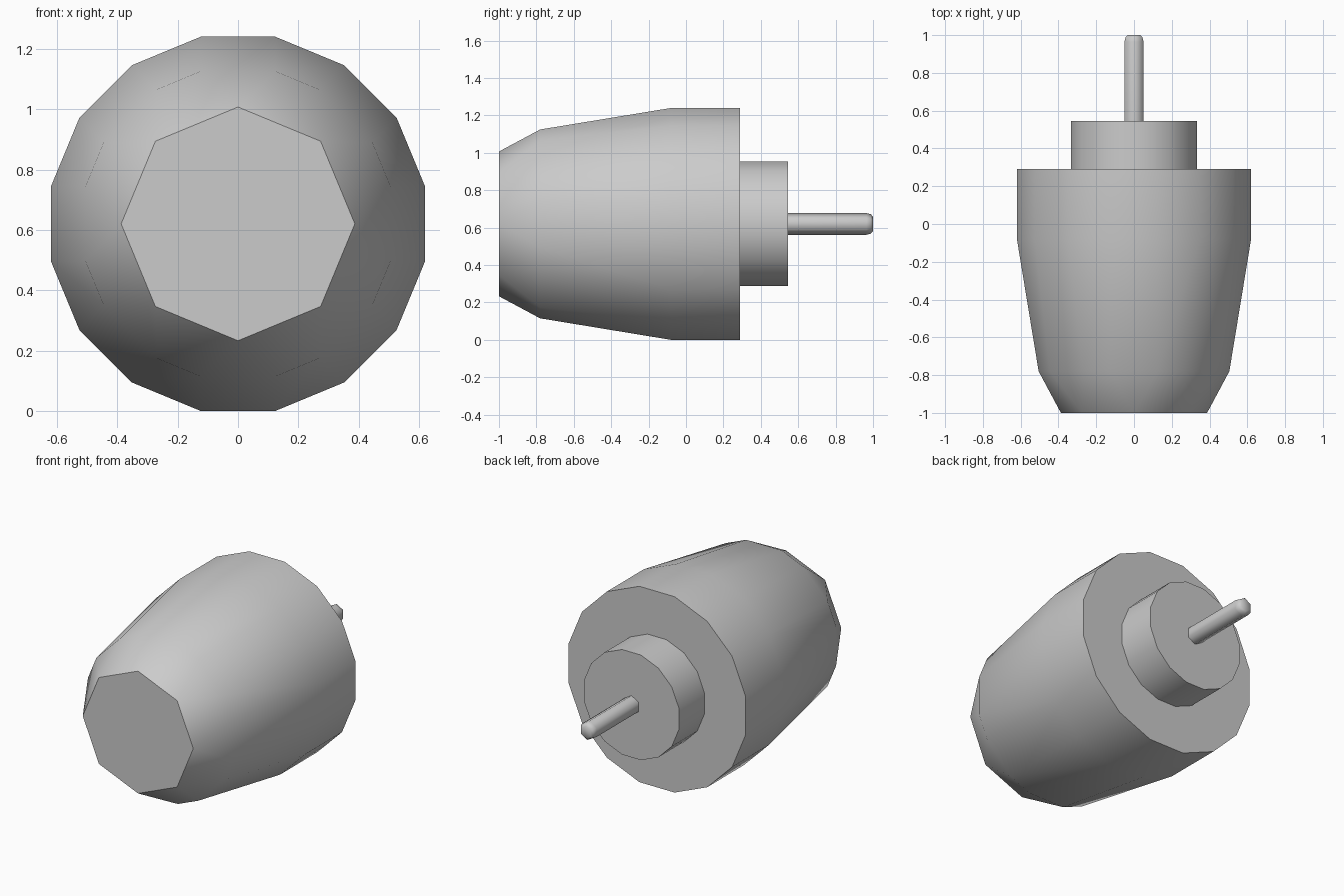
import bpy
import bmesh
from math import cos, sin, radians

cube = bpy.data.objects.get("Cube")
if cube:
    bpy.data.objects.remove(cube, do_unlink=True)

AXIS_Z = 0.62

grey = bpy.data.materials.new("plain_grey")
grey.use_nodes = True
colour = (0.6, 0.6, 0.6, 1)
grey.diffuse_color = colour
grey.node_tree.nodes["Principled BSDF"].inputs["Base Color"].default_value = colour


def ring(bm, radius, y, angles):
    """Ring of vertices around the y axis, angles measured from the top."""
    return [bm.verts.new((radius * sin(radians(a)), y, AXIS_Z + radius * cos(radians(a))))
            for a in angles]


def bridge(bm, a, b):
    n = len(a)
    for i in range(n):
        j = (i + 1) % n
        bm.faces.new((a[i], a[j], b[j], b[i]))


def finish(bm, name, caps):
    """Smooth sides, flat caps with sharp rims."""
    bmesh.ops.recalc_face_normals(bm, faces=bm.faces)
    for f in bm.faces:
        f.smooth = True
    for cap in caps:
        cap.smooth = False
        for e in cap.edges:
            e.smooth = False
    mesh = bpy.data.meshes.new(name)
    bm.to_mesh(mesh)
    bm.free()
    mesh.materials.append(grey)
    obj = bpy.data.objects.new(name, mesh)
    bpy.context.collection.objects.link(obj)


def lathe(name, sides, profile, offset, sharp_end=True):
    bm = bmesh.new()
    angles = [offset + 360 * i / sides for i in range(sides)]
    rings = [ring(bm, r, y, angles) for r, y in profile]
    for a, b in zip(rings, rings[1:]):
        bridge(bm, a, b)
    caps = [bm.faces.new(rings[0]), bm.faces.new(rings[-1])]
    finish(bm, name, caps if sharp_end else caps[:1])


# Body: octagonal nose growing into a sixteen-sided barrel
bm = bmesh.new()
nose = ring(bm, 0.387, -1.0, [45 * i for i in range(8)])
shoulder = ring(bm, 0.52, -0.78, [45 * i + s for i in range(8) for s in (-13.9, 13.9)])
even = [45 * i + s for i in range(8) for s in (-11.25, 11.25)]
front = ring(bm, 0.632, -0.08, even)
back = ring(bm, 0.632, 0.29, even)
for i in range(8):
    k = (i + 1) % 8
    bm.faces.new((nose[i], shoulder[2 * i], shoulder[2 * i + 1]))
    bm.faces.new((nose[i], shoulder[2 * i + 1], shoulder[2 * k], nose[k]))
bridge(bm, shoulder, front)
bridge(bm, front, back)
finish(bm, "body", [bm.faces.new(nose), bm.faces.new(back)])

# Collar behind the body
lathe("collar", 16, [(0.339, 0.29), (0.339, 0.545)], 11.25)

# Thin six-sided pin with a rounded tip
lathe("pin", 6, [(0.058, 0.545), (0.058, 0.965), (0.052, 0.988), (0.038, 1.0)], 0, False)
